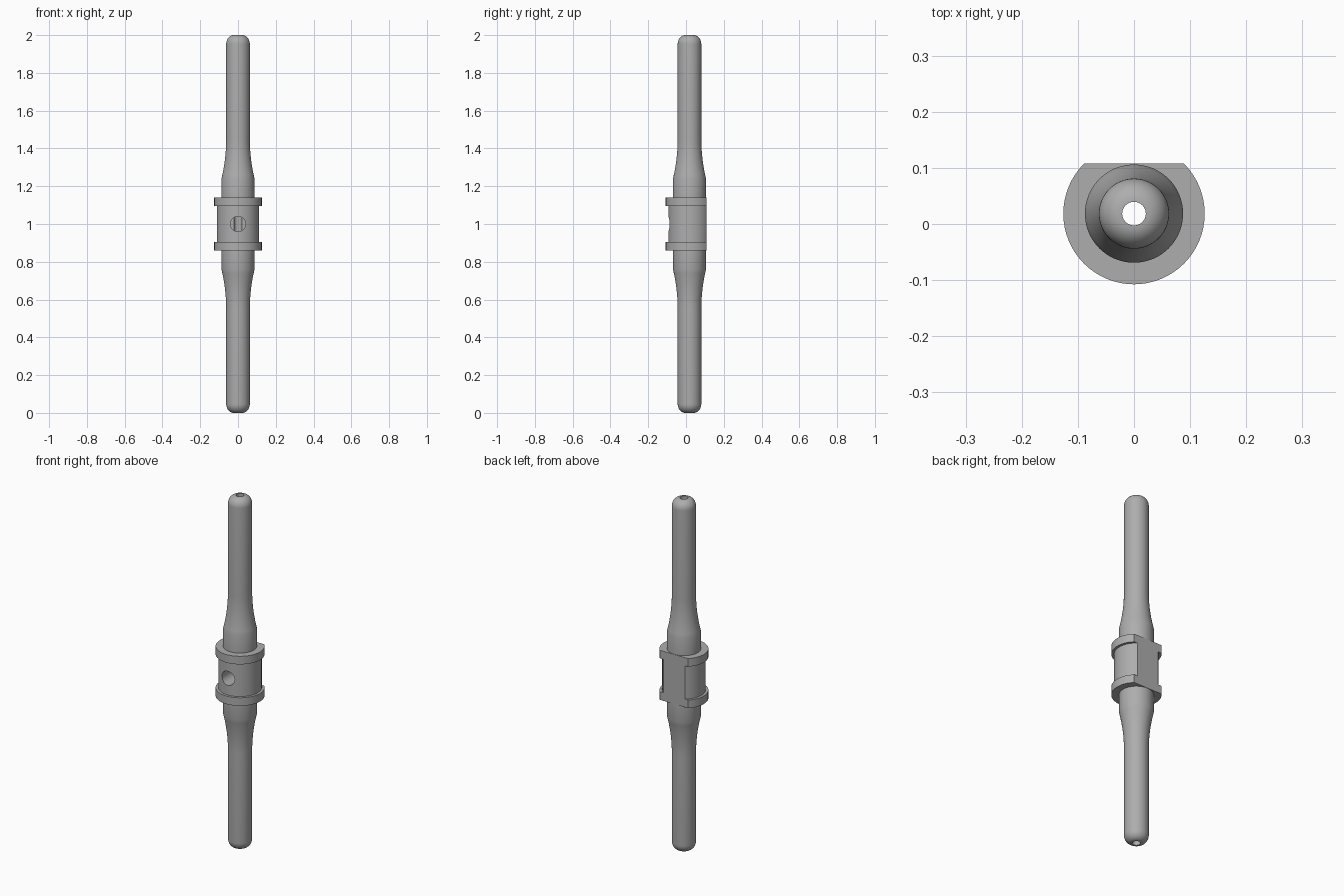
import bpy, bmesh, math
from mathutils import Matrix, Vector

if "Cube" in bpy.data.objects:
    bpy.data.objects.remove(bpy.data.objects["Cube"])

AXIS_Y = 0.0185      # the pin axis sits behind centre because of the flat
BORE, TIP, NECK, DRUM, FLANGE = 0.021, 0.0625, 0.0875, 0.112, 0.126
FLAT = 0.089         # distance from the axis to the flat

metal = bpy.data.materials.new("grey metal")
metal.use_nodes = True
colour = (0.42, 0.42, 0.42, 1)
metal.diffuse_color = colour
metal.node_tree.nodes["Principled BSDF"].inputs["Base Color"].default_value = colour


def add_object(name, bm):
    bmesh.ops.recalc_face_normals(bm, faces=bm.faces)
    mesh = bpy.data.meshes.new(name)
    bm.to_mesh(mesh)
    bm.free()
    mesh.materials.append(metal)
    obj = bpy.data.objects.new(name, mesh)
    bpy.context.collection.objects.link(obj)
    obj.location.y = AXIS_Y
    return obj


def lathe(name, profile, steps=64):
    """Turn a closed (radius, height) outline around the axis."""
    bm = bmesh.new()
    rings = []
    for i in range(steps):
        a = 2 * math.pi * i / steps
        rings.append([bm.verts.new((r * math.sin(a), -r * math.cos(a), z)) for r, z in profile])
    n = len(profile)
    for i in range(steps):
        one, two = rings[i], rings[(i + 1) % steps]
        for j in range(n):
            k = (j + 1) % n
            bm.faces.new((one[j], two[j], two[k], one[k]))
    return add_object(name, bm)


# Upper half of the outline, from the waist to the rounded tip
half = [(DRUM, 1.095), (FLANGE, 1.095), (FLANGE, 1.141), (NECK, 1.141)]
for i in range(11):
    t = 1 - i / 10
    half.append((TIP + (NECK - TIP) * t * t, 1.45 - 0.21 * t))
for i in range(11):
    a = math.pi / 2 * i / 10
    half.append((BORE + (TIP - BORE) * math.cos(a), 1.953 + 0.047 * math.sin(a)))
half.append((BORE, 1.15))
lower = [(r, 2 - z) for r, z in reversed(half)]
pin = lathe("connector_pin", lower + half)

# Cutter for the flat on the back of the flanges and drum
bm = bmesh.new()
bmesh.ops.create_cube(bm, size=1, matrix=Matrix.Translation((0, FLAT + 0.25, 1))
                      @ Matrix.Diagonal((0.6, 0.5, 0.5, 1)))
flat_cutter = add_object("flat_cutter", bm)

# Cutter for the inspection hole, from the front into the bore
bm = bmesh.new()
bmesh.ops.create_cone(bm, cap_ends=True, segments=32, radius1=0.04, radius2=0.04, depth=0.2,
                      matrix=Matrix.Translation((0, -0.1, 1))
                      @ Matrix.Rotation(math.pi / 2, 4, 'X'))
hole_cutter = add_object("hole_cutter", bm)

for cutter in (flat_cutter, hole_cutter):
    cutter.hide_render = True
    cutter.hide_set(True)
    mod = pin.modifiers.new(cutter.name, 'BOOLEAN')
    mod.operation = 'DIFFERENCE'
    mod.solver = 'EXACT'
    mod.object = cutter

# Bake the cuts, then remove the cutters
bpy.context.view_layer.objects.active = pin
pin.select_set(True)
for mod in list(pin.modifiers):
    bpy.ops.object.modifier_apply(modifier=mod.name)
for cutter in (flat_cutter, hole_cutter):
    bpy.data.objects.remove(cutter)

bpy.ops.object.shade_smooth_by_angle(angle=math.radians(30))
